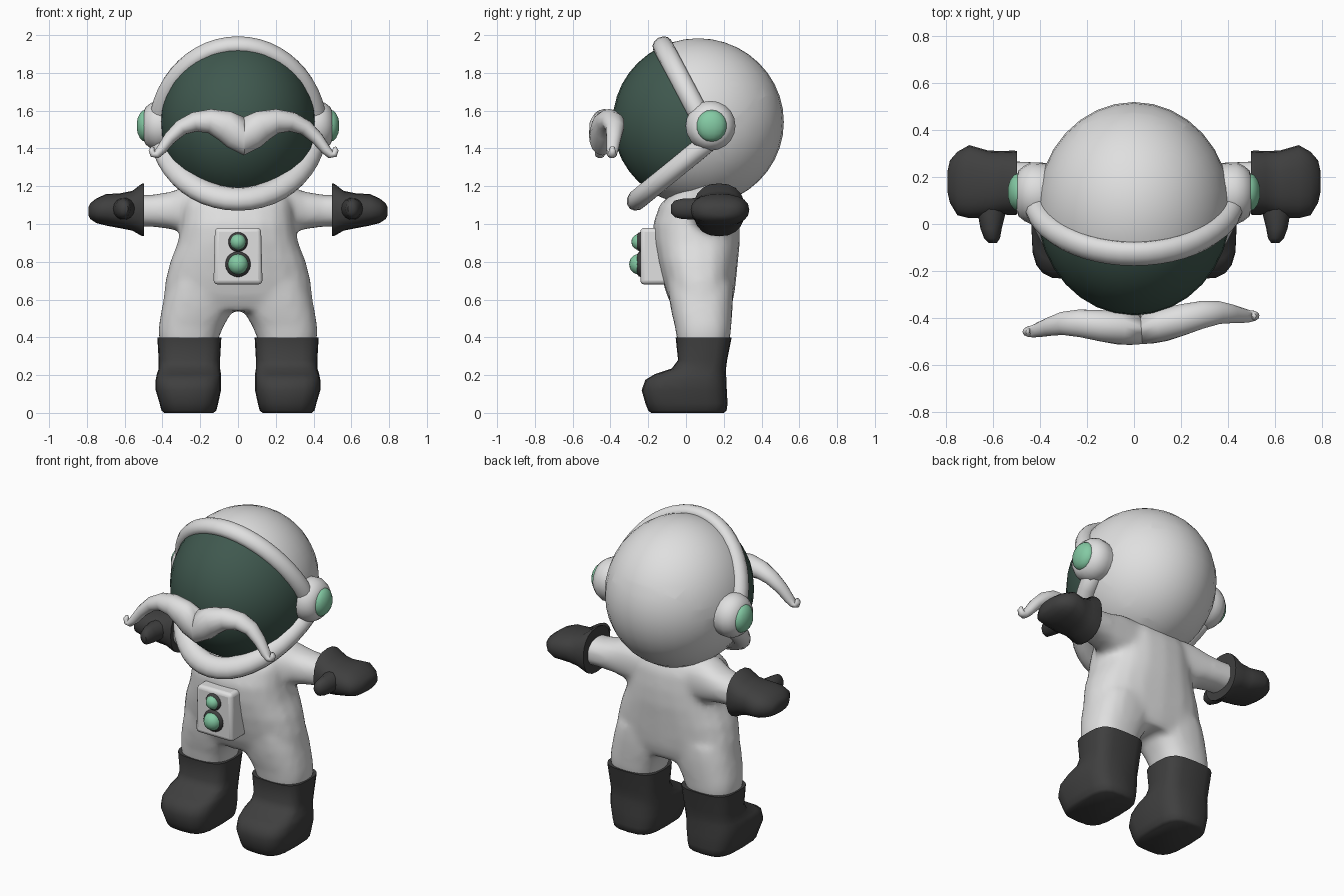
import bpy, bmesh, math
from mathutils import Vector as V, Matrix

if "Cube" in bpy.data.objects:
    bpy.data.objects.remove(bpy.data.objects["Cube"])


def material(name, r, g, b):
    m = bpy.data.materials.new(name)
    m.diffuse_color = (r, g, b, 1)
    m.use_nodes = True
    m.node_tree.nodes["Principled BSDF"].inputs["Base Color"].default_value = m.diffuse_color
    return m


WHITE = material("suit white", .74, .74, .74)
DARK = material("rubber charcoal", .05, .05, .05)
GLASS = material("visor dark green", .05, .098, .077)
GREEN = material("mint green", .23, .59, .37)


def finish(name, bm, *mats, sharp=50):
    bmesh.ops.recalc_face_normals(bm, faces=bm.faces)
    me = bpy.data.meshes.new(name)
    bm.to_mesh(me)
    bm.free()
    for m in mats:
        me.materials.append(m)
    me.shade_smooth()
    me.set_sharp_from_angle(angle=math.radians(sharp))
    ob = bpy.data.objects.new(name, me)
    bpy.context.collection.objects.link(ob)
    return ob


def ring(c, u, v, n=20, p=1.0):
    """Rounded outline around c; p below 1 makes it boxier."""
    pts = []
    for i in range(n):
        a = 2 * math.pi * i / n
        co, si = math.cos(a), math.sin(a)
        pts.append(V(c) + V(u) * math.copysign(abs(co) ** p, co)
                   + V(v) * math.copysign(abs(si) ** p, si))
    return pts


def loft(bm, rings, closed=False):
    vs = [[bm.verts.new(p) for p in r] for r in rings]
    n = len(vs[0])
    for k in range(len(vs) if closed else len(vs) - 1):
        a, b = vs[k], vs[(k + 1) % len(vs)]
        for i in range(n):
            bm.faces.new((a[i], a[(i + 1) % n], b[(i + 1) % n], b[i]))
    if not closed:
        bm.faces.new(vs[0])
        bm.faces.new(vs[-1])


def level(z, x0, x1, y0, y1, p=.8):
    """Horizontal outline given by its extents."""
    return ring(((x0 + x1) / 2, (y0 + y1) / 2, z), ((x1 - x0) / 2, 0, 0), (0, (y1 - y0) / 2, 0), p=p)


def across(x, cy, ry, cz, rz, p=.85):
    """Outline facing sideways."""
    return ring((x, cy, cz), (0, ry, 0), (0, 0, rz), p=p)


def ball(name, loc, size, mat, seg=16):
    bm = bmesh.new()
    bmesh.ops.create_uvsphere(bm, u_segments=seg, v_segments=seg // 2 + 2, radius=1)
    bmesh.ops.transform(bm, matrix=Matrix.Translation(loc) @ Matrix.Diagonal((*size, 1)), verts=bm.verts)
    return finish(name, bm, mat)


# Suit: torso, legs and arms fused into one soft body
bm = bmesh.new()
loft(bm, [level(z, -rx, rx, y0, y1) for z, rx, y0, y1 in (
    (.54, .36, -.06, .23), (.62, .395, -.10, .255), (.70, .385, -.125, .265),
    (.80, .36, -.15, .275), (.90, .32, -.17, .285), (1.0, .30, -.175, .285),
    (1.1, .29, -.14, .275), (1.16, .27, -.08, .25), (1.21, .20, -.02, .20))])
for s in (1, -1):
    loft(bm, [level(z, s * x0, s * x1, y0, y1) for z, x0, x1, y0, y1 in (
        (.32, .12, .40, -.03, .21), (.40, .10, .42, -.05, .235), (.46, .075, .42, -.06, .24),
        (.52, .04, .41, -.075, .245), (.60, .01, .395, -.09, .25), (.68, .01, .37, -.10, .25))])
    loft(bm, [across(s * x, cy, ry, cz, rz) for x, cy, ry, cz, rz in (
        (.15, .12, .13, 1.07, .14), (.27, .13, .125, 1.075, .13), (.35, .15, .11, 1.072, .10),
        (.45, .165, .10, 1.07, .085), (.55, .17, .10, 1.07, .085))])
suit = finish("suit", bm, WHITE, sharp=180)
mod = suit.modifiers.new("fuse", 'REMESH')
mod.mode, mod.voxel_size, mod.use_smooth_shade = 'VOXEL', .02, True
mod = suit.modifiers.new("soften", 'SMOOTH')
mod.factor, mod.iterations = .5, 6

for s, side in ((1, "left"), (-1, "right")):
    # Boots
    bm = bmesh.new()
    loft(bm, [level(z, s * x0, s * x1, y0, y1, .6) for z, x0, x1, y0, y1 in (
        (.40, .088, .427, -.055, .242), (.28, .095, .42, -.042, .218), (.235, .095, .42, -.075, .212),
        (.205, .09, .43, -.165, .212), (.175, .09, .436, -.215, .214), (.12, .09, .436, -.235, .216),
        (.05, .105, .415, -.215, .22), (.012, .115, .405, -.2, .215), (0, .13, .39, -.185, .2))])
    finish(side + "_boot", bm, DARK)

    # Gloves with thumbs
    bm = bmesh.new()
    loft(bm, [across(s * x, cy, ry, cz, rz) for x, cy, ry, cz, rz in (
        (.497, .175, .135, 1.075, .14), (.51, .175, .137, 1.075, .138), (.56, .175, .135, 1.07, .105),
        (.62, .17, .142, 1.07, .093), (.70, .18, .155, 1.075, .083), (.75, .172, .135, 1.07, .065),
        (.782, .18, .09, 1.068, .042), (.792, .18, .045, 1.068, .022))])
    loft(bm, [ring((s * x, y, 1.08), (rx, 0, 0), (0, 0, rz), 14) for x, y, rx, rz in (
        (.60, .12, .065, .06), (.605, .04, .058, .058), (.607, -.02, .045, .055),
        (.603, -.06, .034, .045), (.60, -.08, .018, .022))])
    finish(side + "_glove", bm, DARK)

    # Ear cups with coloured caps
    bm = bmesh.new()
    loft(bm, [across(s * x, .13, r, 1.52, r, 1) for x, r in (
        (.34, .12), (.40, .13), (.435, .132), (.465, .118), (.49, .098), (.50, .07))])
    finish(side + "_ear_cup", bm, WHITE)
    ball(side + "_ear_cap", (s * .488, .135, 1.52), (.05, .083, .085), GREEN, 14)

# Helmet: ellipsoid cut along two tilted planes, visor in front of both
bm = bmesh.new()
bmesh.ops.create_uvsphere(bm, u_segments=32, v_segments=20, radius=1)
bmesh.ops.transform(bm, matrix=Matrix.Translation((0, .065, 1.54)) @ Matrix.Diagonal((.412, .453, .443, 1)),
                    verts=bm.verts)
planes = ((V((0, .09, 1.54)), V((0, 1, .53))), (V((0, .10, 1.42)), V((0, 1, -1.23))))
for co, no in planes:
    bmesh.ops.bisect_plane(bm, geom=bm.verts[:] + bm.edges[:] + bm.faces[:], plane_co=co, plane_no=no)
for f in bm.faces:
    c = f.calc_center_median()
    f.material_index = int(all((c - co).dot(no) < 0 for co, no in planes))
finish("helmet", bm, WHITE, GLASS)


# Visor rim following the bent cut
def rim_point(t):
    z = 1.54 + .408 * math.cos(t)
    y = min(.09 - .53 * (z - 1.54), .10 - 1.23 * (1.42 - z))
    return V(((.415 - .015 * math.cos(t)) * math.sin(t), y, z))


bm = bmesh.new()
rings = []
for i in range(48):
    t = 2 * math.pi * i / 48
    p = rim_point(t)
    tan = (rim_point(t + .08) - rim_point(t - .08)).normalized()
    out = p - V((0, .1, 1.54))
    out = (out - tan * out.dot(tan)).normalized()
    rings.append(ring(p, out * (.055 - .012 * math.cos(t)), tan.cross(out) * .054, 12))
loft(bm, rings, closed=True)
finish("visor_rim", bm, WHITE, sharp=80)

# Moustache: two tapering curled halves, turned slightly
path = ((0, -.443, 1.455, .092, .07), (.04, -.441, 1.485, .092, .072), (.10, -.435, 1.52, .082, .072),
        (.18, -.42, 1.545, .064, .068), (.26, -.405, 1.54, .052, .06), (.33, -.40, 1.51, .042, .05),
        (.39, -.41, 1.455, .034, .04), (.435, -.42, 1.395, .027, .032), (.462, -.425, 1.368, .022, .026),
        (.482, -.425, 1.37, .018, .022), (.488, -.425, 1.39, .016, .018), (.482, -.425, 1.408, .008, .01))
turn = Matrix.Rotation(math.radians(4), 3, 'Z')
for s, side in ((1, "left"), (-1, "right")):
    bm = bmesh.new()
    rings = []
    for i, (x, y, z, rz, ry) in enumerate(path):
        a, b = path[max(i - 1, 0)], path[min(i + 1, len(path) - 1)]
        d = V((b[0] - a[0], 0, b[2] - a[2])).normalized() if i else V((1, 0, 0))
        pts = ring((x, y, z), (-d.z * rz, 0, d.x * rz), (0, ry, 0), 14)
        rings.append([turn @ V((q.x * s, q.y, q.z)) for q in pts])
    loft(bm, rings)
    finish(side + "_moustache", bm, WHITE, sharp=70)

# Chest pack, a little narrower at the top
bm = bmesh.new()
loft(bm, [[V((x, y, z)) for x, z in ((-.13, .68), (.13, .68), (.122, .98), (-.122, .98))]
          for y in (-.242, -.08)])
pack = finish("chest_pack", bm, WHITE, sharp=40)
mod = pack.modifiers.new("round", 'BEVEL')
mod.width, mod.segments = .022, 3

# Chest buttons in dark sockets
for name, z, r in (("upper", .905, .052), ("lower", .787, .068)):
    ball(name + "_button_socket", (0, -.24, z), (r, .03, r), DARK)
    ball(name + "_button", (0, -.25, z), (r * .8, r * .75, r * .8), GREEN)
